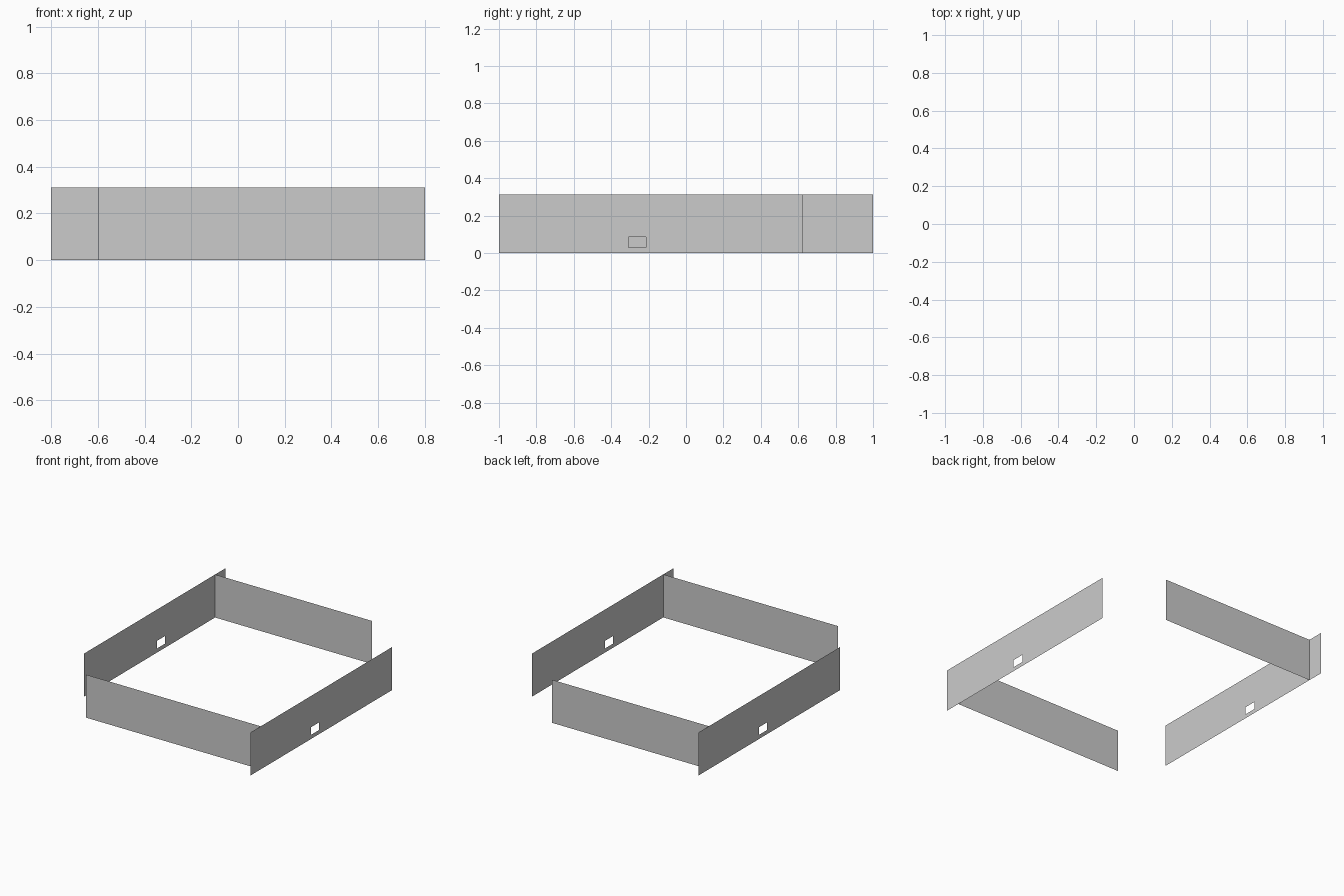
import bpy
import bmesh

if "Cube" in bpy.data.objects:
    bpy.data.objects.remove(bpy.data.objects["Cube"])

H = 0.312  # wall height


def wall(name, axis, offset, lo, hi, hole=None):
    """Thin upright panel along axis 'x' or 'y', with an optional opening (a0, a1, z0, z1)."""
    us = [lo, hi] if hole is None else [lo, hole[0], hole[1], hi]
    zs = [0, H] if hole is None else [0, hole[2], hole[3], H]
    bm = bmesh.new()
    grid = [[bm.verts.new((u, offset, z) if axis == 'x' else (offset, u, z))
             for z in zs] for u in us]
    for i in range(len(us) - 1):
        for j in range(len(zs) - 1):
            if hole is not None and (i, j) == (1, 1):
                continue
            quad = [grid[i][j], grid[i + 1][j], grid[i + 1][j + 1], grid[i][j + 1]]
            # outward facing normals
            if (axis == 'x') == (offset > 0):
                quad.reverse()
            bm.faces.new(quad)
    mesh = bpy.data.meshes.new(name)
    bm.to_mesh(mesh)
    bm.free()
    ob = bpy.data.objects.new(name, mesh)
    bpy.context.collection.objects.link(ob)
    return ob


# pinwheel of four walls, each overlapping its neighbour at one corner
wall("front_wall", 'x', -0.882, -0.60, 0.80)
wall("back_wall", 'x', 0.88, -0.80, 0.458)

# side walls with a small low opening, turned half a circle from each other
wall("right_wall", 'y', 0.80, -1.0, 0.624, (-0.307, -0.214, 0.03, 0.085))
wall("left_wall", 'y', -0.80, -0.624, 1.0, (0.214, 0.307, 0.03, 0.085))
